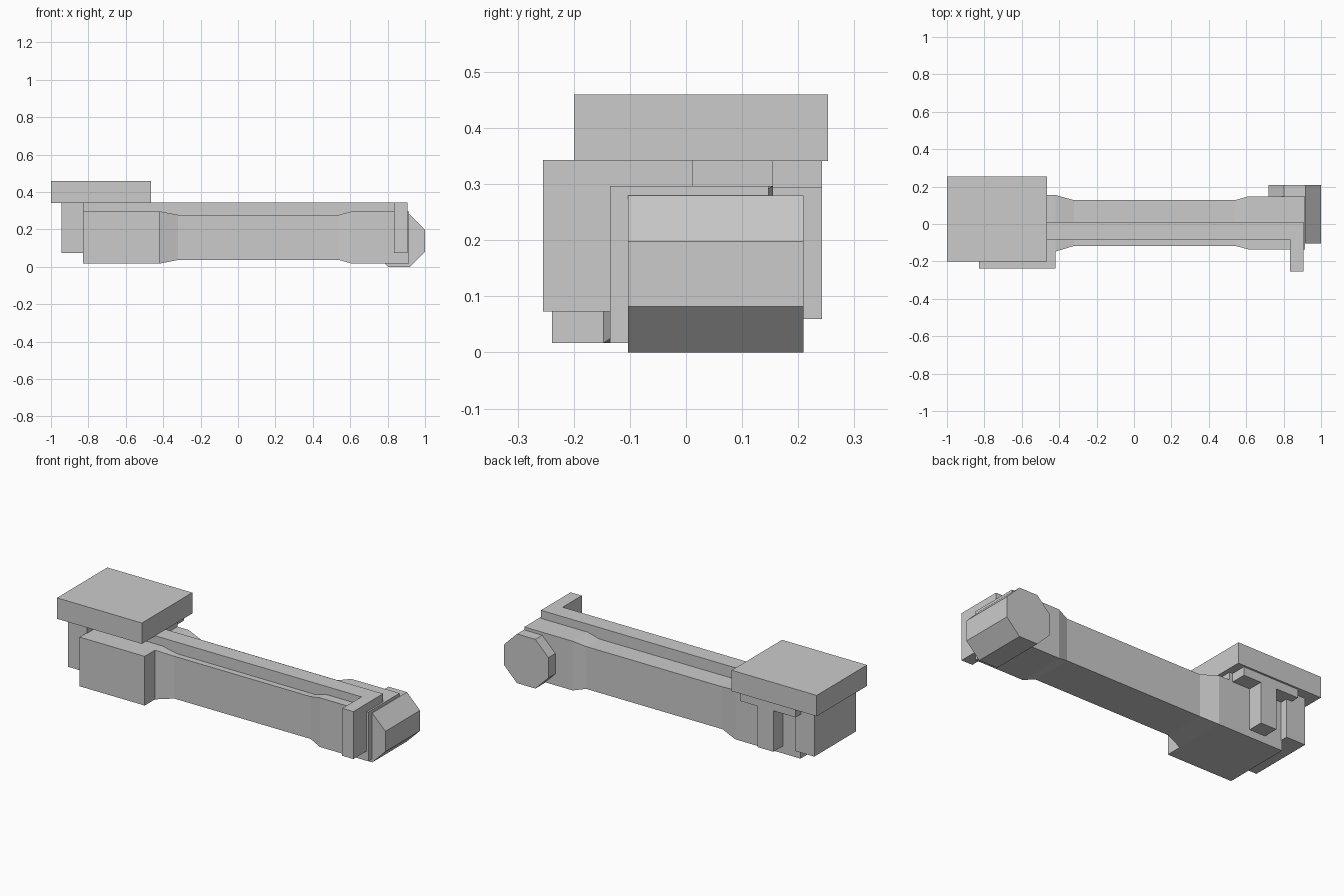
import bpy, bmesh, math

if "Cube" in bpy.data.objects:
    bpy.data.objects.remove(bpy.data.objects["Cube"])


def finish(name, bm):
    bmesh.ops.recalc_face_normals(bm, faces=bm.faces)
    mesh = bpy.data.meshes.new(name)
    bm.to_mesh(mesh)
    bm.free()
    obj = bpy.data.objects.new(name, mesh)
    bpy.context.collection.objects.link(obj)
    return obj


def loft(name, rings):
    """Skin a list of closed point rings and cap both ends."""
    bm = bmesh.new()
    loops = [[bm.verts.new(p) for p in ring] for ring in rings]
    n = len(loops[0])
    for a, b in zip(loops, loops[1:]):
        for i in range(n):
            j = (i + 1) % n
            bm.faces.new((a[i], a[j], b[j], b[i]))
    bm.faces.new(loops[0])
    bm.faces.new(loops[-1])
    return finish(name, bm)


def rect(x, y, z):
    return [(x, y[0], z[0]), (x, y[1], z[0]), (x, y[1], z[1]), (x, y[0], z[1])]


def box(name, x, y, z):
    return loft(name, [rect(x[0], y, z), rect(x[1], y, z)])


# Main beam, narrower in the middle
wide = (0.017, 0.297)
slim = (0.037, 0.278)
loft("main_beam", [
    rect(-0.83, (-0.147, 0.155), wide),
    rect(-0.42, (-0.147, 0.155), wide),
    rect(-0.32, (-0.117, 0.127), slim),
    rect(0.54, (-0.117, 0.127), slim),
    rect(0.61, (-0.135, 0.147), wide),
    rect(0.915, (-0.135, 0.147), wide),
])

# Block on the front of the beam's thick end
box("front_block", (-0.83, -0.42), (-0.239, -0.147), wide)

# Eight-sided roller across the tip
r = 0.14 / math.cos(math.pi / 8)
angles = [math.pi / 8 + i * math.pi / 4 for i in range(8)]
loft("tip_roller", [[(0.86 + r * math.cos(a), y, 0.14 + r * math.sin(a)) for a in angles]
                    for y in (-0.103, 0.209)])

# Long rail on top, with a hooked arm over the front
box("top_rail", (-0.83, 0.905), (-0.083, 0.012), (0.27, 0.343))
box("rail_arm", (0.835, 0.905), (-0.255, -0.08), (0.073, 0.343))

# Rear end: end block and overhanging slab
box("end_block", (-0.945, -0.825), (-0.18, 0.196), (0.075, 0.342))
box("top_slab", (-1.0, -0.465), (-0.2, 0.253), (0.341, 0.46))

# Bracket at the back with a drop leg
box("bracket_plate", (-0.83, -0.49), (0.01, 0.155), (0.29, 0.341))
box("bracket_strip", (-0.86, -0.51), (0.15, 0.242), (0.293, 0.342))
box("bracket_leg", (-0.72, -0.62), (0.15, 0.242), (0.06, 0.295))
